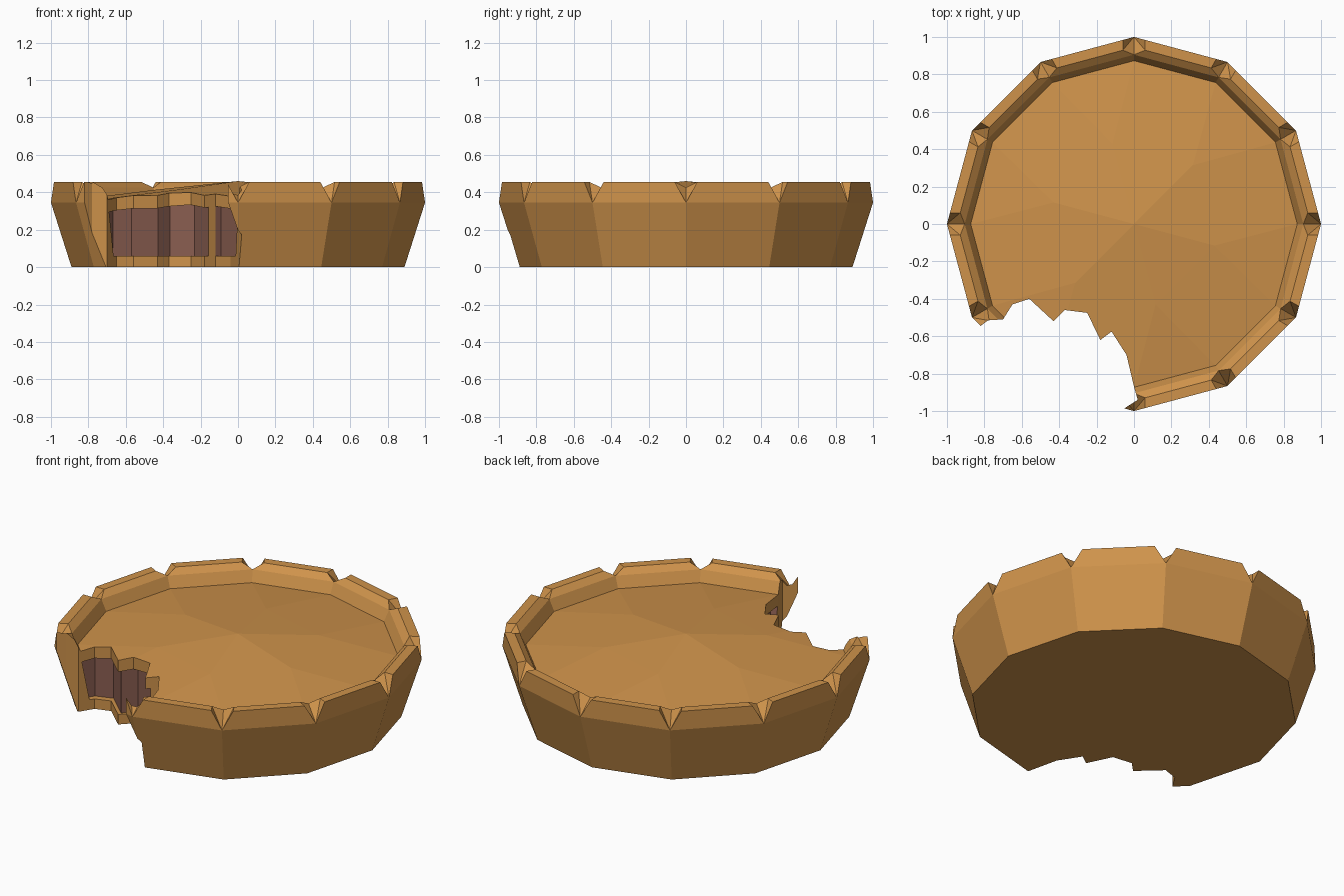
import bpy, bmesh, math
from mathutils import Vector

if "Cube" in bpy.data.objects:
    bpy.data.objects.remove(bpy.data.objects["Cube"])

N = 12


def polar(r, deg, z):
    a = math.radians(deg)
    return Vector((r * math.cos(a), r * math.sin(a), z))


def make(name, bm):
    bmesh.ops.recalc_face_normals(bm, faces=bm.faces)
    me = bpy.data.meshes.new(name)
    bm.to_mesh(me)
    bm.free()
    ob = bpy.data.objects.new(name, me)
    bpy.context.collection.objects.link(ob)
    return ob


def boolean(ob, tool, op):
    mod = ob.modifiers.new("cut", 'BOOLEAN')
    mod.operation, mod.solver, mod.object = op, 'EXACT', tool
    bpy.context.view_layer.objects.active = ob
    bpy.ops.object.modifier_apply(modifier=mod.name)
    bpy.data.objects.remove(tool)


def ring(bm, r, z, n=N, start=0):
    return [bm.verts.new(polar(r, start + 360 / n * i, z)) for i in range(n)]


def near_corner(r, i, z, side, d=0.062):
    # point on a twelve-sided outline a short way from corner i
    p, q = polar(r, 30 * i, z), polar(r, 30 * (i + side), z)
    return p + (q - p).normalized() * d


# pie crust: tapered wall, notched rim, faceted shallow dome
bm = bmesh.new()
base = ring(bm, 0.89, 0)
outer = ring(bm, 1.0, 0.345)
apex = ring(bm, 0.905, 0.425)
inner = ring(bm, 0.873, 0.36)
hub = ring(bm, 0.445, 0.415, 6, -15)
centre = bm.verts.new((0, 0, 0.46))
rim = {}
for i in range(N):
    for s in (-1, 1):
        rim[i, s, 'o'] = bm.verts.new(near_corner(1.0, i, 0.455, s))
        rim[i, s, 'i'] = bm.verts.new(near_corner(0.945, i, 0.455, s))
F = bm.faces.new
F(base)
for i in range(N):
    j = (i + 1) % N
    ao, ai, bo, bi = rim[i, 1, 'o'], rim[i, 1, 'i'], rim[j, -1, 'o'], rim[j, -1, 'i']
    F((base[i], base[j], outer[j], outer[i]))
    F((outer[i], outer[j], bo, ao))
    F((ao, bo, bi, ai))
    F((ai, bi, apex[j], apex[i]))
    F((apex[i], apex[j], inner[j], inner[i]))
    for s in (-1, 1):
        o, n = rim[i, s, 'o'], rim[i, s, 'i']
        F((outer[i], o, n))
        F((outer[i], n, apex[i]))
for k in range(6):
    a, b = hub[k], hub[(k + 1) % 6]
    p, q, r = inner[(2 * k - 1) % N], inner[2 * k], inner[2 * k + 1]
    F((a, p, q))
    F((b, q, r))
    F((a, q, b))
    F((a, b, centre))
pie = make("pie_crust", bm)

# jagged bite outline seen from above
bite = [(-0.86, -0.575), (-0.78, -0.515), (-0.70, -0.51), (-0.65, -0.43), (-0.56, -0.40),
        (-0.43, -0.52), (-0.37, -0.46), (-0.25, -0.475), (-0.18, -0.62), (-0.12, -0.575),
        (-0.04, -0.70), (0.0, -0.87), (0.02, -0.94), (-0.09, -1.01), (-0.1, -1.4), (-1.1, -1.4)]


def bite_cutter(scale):
    bm = bmesh.new()
    c = Vector((-0.45, -0.8))
    pts = [c + (Vector(p) - c) * scale for p in bite]
    f = bm.faces.new([bm.verts.new((p.x, p.y, -0.5)) for p in pts])
    ext = bmesh.ops.extrude_face_region(bm, geom=[f])['geom']
    bmesh.ops.translate(bm, verts=[v for v in ext if isinstance(v, bmesh.types.BMVert)],
                        vec=(0, 0, 1.5))
    return make("bite_cutter", bm)


# filling space, used to recess the filling behind the crust edge
bm = bmesh.new()
lo, hi = ring(bm, 0.82, 0.06), ring(bm, 0.865, 0.295)
top = bm.verts.new((0, 0, 0.395))
bm.faces.new(lo)
for i in range(N):
    j = (i + 1) % N
    bm.faces.new((lo[i], lo[j], hi[j], hi[i]))
    bm.faces.new((hi[i], hi[j], top))
recess = make("filling_recess", bm)
boolean(recess, bite_cutter(1.09), 'INTERSECT')
boolean(pie, bite_cutter(1.0), 'DIFFERENCE')
boolean(pie, recess, 'DIFFERENCE')

# materials: golden crust, dark filling on the recessed wall
pie.data.materials.clear()
for name, col in (("crust", (0.62, 0.29, 0.07, 1)), ("filling", (0.25, 0.11, 0.08, 1))):
    m = bpy.data.materials.new(name)
    m.diffuse_color = col
    m.use_nodes = True
    m.node_tree.nodes["Principled BSDF"].inputs["Base Color"].default_value = m.diffuse_color
    pie.data.materials.append(m)
for f in pie.data.polygons:
    vs = [pie.data.vertices[v].co for v in f.vertices]
    zs = [v.z for v in vs]
    dark = (0.05 < min(zs) < 0.1 and max(zs) < 0.38 and abs(f.normal.z) < 0.3
            and max(v.xy.length for v in vs) < 0.9)
    f.material_index = 1 if dark else 0
    f.use_smooth = False
